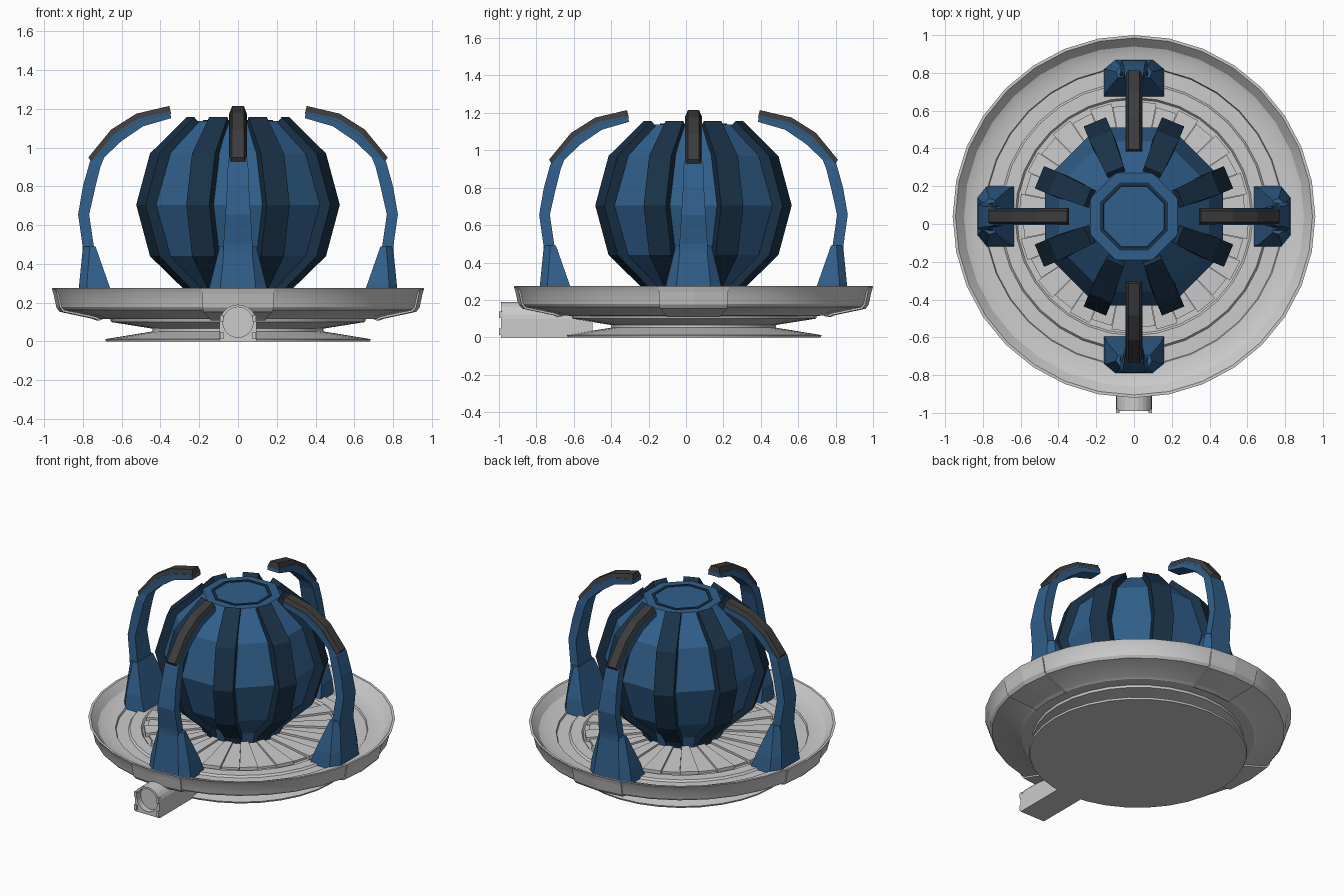
import bpy, bmesh, math
from mathutils import Matrix

if "Cube" in bpy.data.objects:
    bpy.data.objects.remove(bpy.data.objects["Cube"])

CY = 0.04  # the dish is centred slightly behind the origin


def material(name, col):
    m = bpy.data.materials.new(name)
    m.diffuse_color = (*col, 1)
    m.use_nodes = True
    m.node_tree.nodes["Principled BSDF"].inputs["Base Color"].default_value = m.diffuse_color
    return m


BLUE = material("blue", (0.03, 0.115, 0.26))
NAVY = material("navy", (0.010, 0.032, 0.065))
BLACK = material("charcoal", (0.045, 0.045, 0.045))


def finish(name, bm, mat=None, angle=0, smooth=False):
    bmesh.ops.remove_doubles(bm, verts=bm.verts, dist=1e-5)
    bmesh.ops.recalc_face_normals(bm, faces=bm.faces)
    me = bpy.data.meshes.new(name)
    bm.to_mesh(me)
    bm.free()
    ob = bpy.data.objects.new(name, me)
    bpy.context.collection.objects.link(ob)
    ob.matrix_world = Matrix.Translation((0, CY, 0)) @ Matrix.Rotation(angle, 4, 'Z')
    if mat:
        me.materials.append(mat)
    if smooth:
        bpy.ops.object.select_all(action='DESELECT')
        ob.select_set(True)
        bpy.context.view_layer.objects.active = ob
        bpy.ops.object.shade_smooth_by_angle(angle=math.radians(20))
    return ob


def loft(rings, bm=None, loop=False):
    """Skin a list of equal-sized closed rings, capping the ends."""
    bm = bm or bmesh.new()
    vs = [[bm.verts.new(p) for p in r] for r in rings]
    n = len(vs[0])
    pairs = list(zip(vs, vs[1:])) + ([(vs[-1], vs[0])] if loop else [])
    for a, b in pairs:
        for i in range(n):
            j = (i + 1) % n
            bm.faces.new((a[i], a[j], b[j], b[i]))
    if not loop:
        bm.faces.new(vs[0])
        bm.faces.new(vs[-1])
    return bm


def turned(profile, sides, offset=0.0):
    """Solid of revolution; the first and last profile points are capped."""
    return loft([[(r * math.cos(offset + k * math.tau / sides),
                   r * math.sin(offset + k * math.tau / sides), z)
                  for k in range(sides)] for r, z in profile])


def arc(profile, a0, a1, steps, bm=None):
    """Closed (r, z) section swept through part of a turn."""
    rings = []
    for k in range(steps + 1):
        a = a0 + (a1 - a0) * k / steps
        rings.append([(r * math.cos(a), r * math.sin(a), z) for r, z in profile])
    return loft(rings, bm)


def strip(stations):
    """Bar in the XZ plane: (outer x, z, half width, inner x, z, half width)."""
    return loft([[(ox, -ow, oz), (ox, ow, oz), (ix, iw, iz), (ix, -iw, iz)]
                 for ox, oz, ow, ix, iz, iw in stations])


# dish with undercut foot and stepped floor
finish("dish", turned([
    (.68, 0), (.685, .012), (.44, .052), (.44, .066), (.655, .100), (.66, .115),
    (.73, .117), (.75, .128), (.915, .162), (.928, .178), (.943, .245), (.96, .275),
    (.945, .275), (.90, .225), (.86, .208), (.79, .203), (.785, .19), (.71, .19),
    (.70, .203), (.63, .203), (.62, .19), (.40, .19)], 32), smooth=True)

# four raised panels on the outside of the dish
for q in range(4):
    h = math.pi / 16
    finish("rim_panel", arc([(.70, .12), (.73, .108), (.755, .118), (.92, .153),
                             (.937, .175), (.952, .245), (.96, .270), (.93, .25),
                             (.90, .18)], -h, h, 2), angle=q * math.pi / 2)

# radial floor slats, alternately high and low
bm = bmesh.new()
N = 32
for k in range(N):
    t = .222 if k % 2 else .21
    ro = .61 if k % 2 else .59
    arc([(.25, .18), (ro, .18), (ro, t - .006), (.25, t + .006)],
        k * math.tau / N, (k + 1) * math.tau / N - .004, 1, bm)
me_floor = bm
bmesh.ops.recalc_face_normals(bm, faces=bm.faces)
finish("floor_slats", me_floor)

# faceted ball with eight sides
finish("ball", turned([
    (.235, .20), (.25, .275), (.43, .44), (.51, .705), (.43, .97), (.27, 1.12),
    (.25, 1.138), (.205, 1.138)], 8, math.pi / 8), BLUE)
finish("ball_lid", turned([(.19, 1.10), (.195, 1.142), (.175, 1.142), (.17, 1.132)],
                          8, math.pi / 8), NAVY)

# dark ribs on the ball corners
w = .064
for k in range(8):
    finish("ball_rib", strip([
        (.25, .20, w * .8, .18, .20, w * .8), (.265, .255, w * .8, .20, .29, w * .8),
        (.465, .44, w, .39, .46, w), (.542, .705, w, .46, .705, w),
        (.465, .97, w, .39, .95, w), (.265, 1.157, w * .8, .21, 1.10, w * .7)]),
        NAVY, math.pi / 8 + k * math.pi / 4)

# four claws: flared foot, curved arm and dark top cap
for q in range(4):
    ang = q * math.pi / 2
    rings = []
    for z, pts in ((.19, [(.63, .16), (.78, .16), (.83, .10)]),
                   (.29, [(.665, .145), (.78, .145), (.82, .09)]),
                   (.49, [(.735, .085), (.765, .095), (.80, .07)])):
        rings.append([(x, y, z) for x, y in pts] + [(x, -y, z) for x, y in pts[::-1]])
    finish("claw_foot", loft(rings), BLUE, ang)
    finish("claw_arm", strip([
        (.80, .40, .075, .73, .40, .075), (.803, .50, .075, .742, .48, .075),
        (.825, .655, .065, .768, .655, .065), (.80, .80, .056, .735, .80, .056),
        (.765, .925, .052, .71, .90, .052), (.74, .95, .045, .69, .95, .045),
        (.64, 1.07, .045, .60, 1.035, .045), (.515, 1.15, .045, .49, 1.11, .045),
        (.35, 1.185, .045, .345, 1.152, .045)]), BLUE, ang)
    finish("claw_cap", strip([
        (.772, .95, .03, .752, .915, .045), (.655, 1.093, .03, .63, 1.06, .046),
        (.525, 1.175, .03, .508, 1.138, .046), (.355, 1.215, .03, .345, 1.175, .046)]),
        BLACK, ang)

# feed pipe: arched housing with a round recessed mouth
S = 24
outer, bore = [], []
for k in range(S):
    a = k * math.tau / S
    c, s = math.cos(a), math.sin(a)
    if s < 0:  # square lower half
        f = 1 / max(abs(c), abs(s))
        outer.append((.095 * c * f, .097 + .097 * s * f))
    else:
        outer.append((.095 * c, .097 + .093 * s))
    bore.append((.078 * c, .099 + .078 * s))
at = lambda ring, y: [(x, y - CY, z) for x, z in ring]
finish("feed_pipe", loft([at(outer, -.50), at(outer, -.99), at(bore, -.99),
                          at(bore, -.95)]))
# small lugs round the mouth
bm = bmesh.new()
for x, z in ((-.085, .03), (.085, .03), (-.085, .12), (.085, .12)):
    bmesh.ops.create_cube(bm, size=1, matrix=Matrix.Translation((x, -.99 - CY, z))
                          @ Matrix.Diagonal((.018, .02, .035, 1)))
finish("pipe_lugs", bm)
